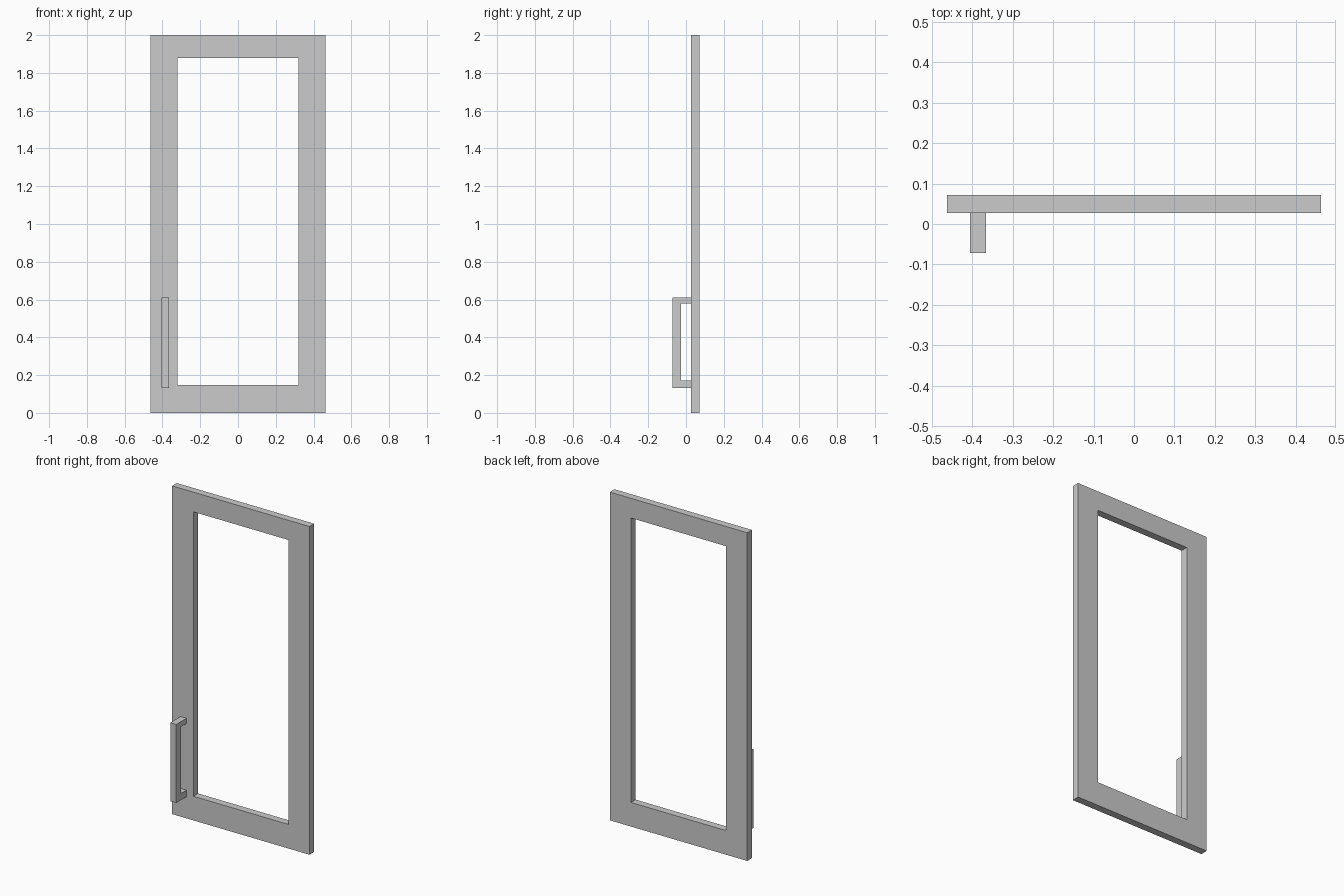
import bpy, bmesh

if "Cube" in bpy.data.objects:
    bpy.data.objects.remove(bpy.data.objects["Cube"])


def prism(name, bottom, offset):
    """Closed solid from quad outlines swept by an offset."""
    bm = bmesh.new()
    cache = {}

    def vert(p):
        if p not in cache:
            cache[p] = bm.verts.new(p)
        return cache[p]

    faces = [bm.faces.new([vert(p) for p in quad]) for quad in bottom]
    ext = bmesh.ops.extrude_face_region(bm, geom=faces, use_keep_orig=True)
    moved = [g for g in ext["geom"] if isinstance(g, bmesh.types.BMVert)]
    bmesh.ops.translate(bm, verts=moved, vec=offset)
    bmesh.ops.recalc_face_normals(bm, faces=bm.faces)
    mesh = bpy.data.meshes.new(name)
    bm.to_mesh(mesh)
    bm.free()
    obj = bpy.data.objects.new(name, mesh)
    bpy.context.collection.objects.link(obj)
    return obj


# Door frame: rectangular ring, open in the middle
FRONT, BACK = 0.027, 0.072
outer = [(-0.463, 0.0), (0.463, 0.0), (0.463, 2.0), (-0.463, 2.0)]
inner = [(-0.32, 0.147), (0.32, 0.147), (0.32, 1.88), (-0.32, 1.88)]
ring = []
for i in range(4):
    j = (i + 1) % 4
    ring.append([(x, FRONT, z) for x, z in (outer[i], outer[j], inner[j], inner[i])])
prism("door_frame", ring, (0, BACK - FRONT, 0))

# Pull handle: C-shaped side profile swept across its width
X0, X1 = -0.406, -0.366
Y0, Y1 = -0.072, -0.026
Z = (0.132, 0.172, 0.578, 0.61)
profile = [
    [(Y0, Z[0]), (Y1, Z[0]), (Y1, Z[1]), (Y0, Z[1])],
    [(Y0, Z[1]), (Y1, Z[1]), (Y1, Z[2]), (Y0, Z[2])],
    [(Y0, Z[2]), (Y1, Z[2]), (Y1, Z[3]), (Y0, Z[3])],
    [(Y1, Z[0]), (FRONT, Z[0]), (FRONT, Z[1]), (Y1, Z[1])],
    [(Y1, Z[2]), (FRONT, Z[2]), (FRONT, Z[3]), (Y1, Z[3])],
]
prism("pull_handle", [[(X0, y, z) for y, z in q] for q in profile], (X1 - X0, 0, 0))
